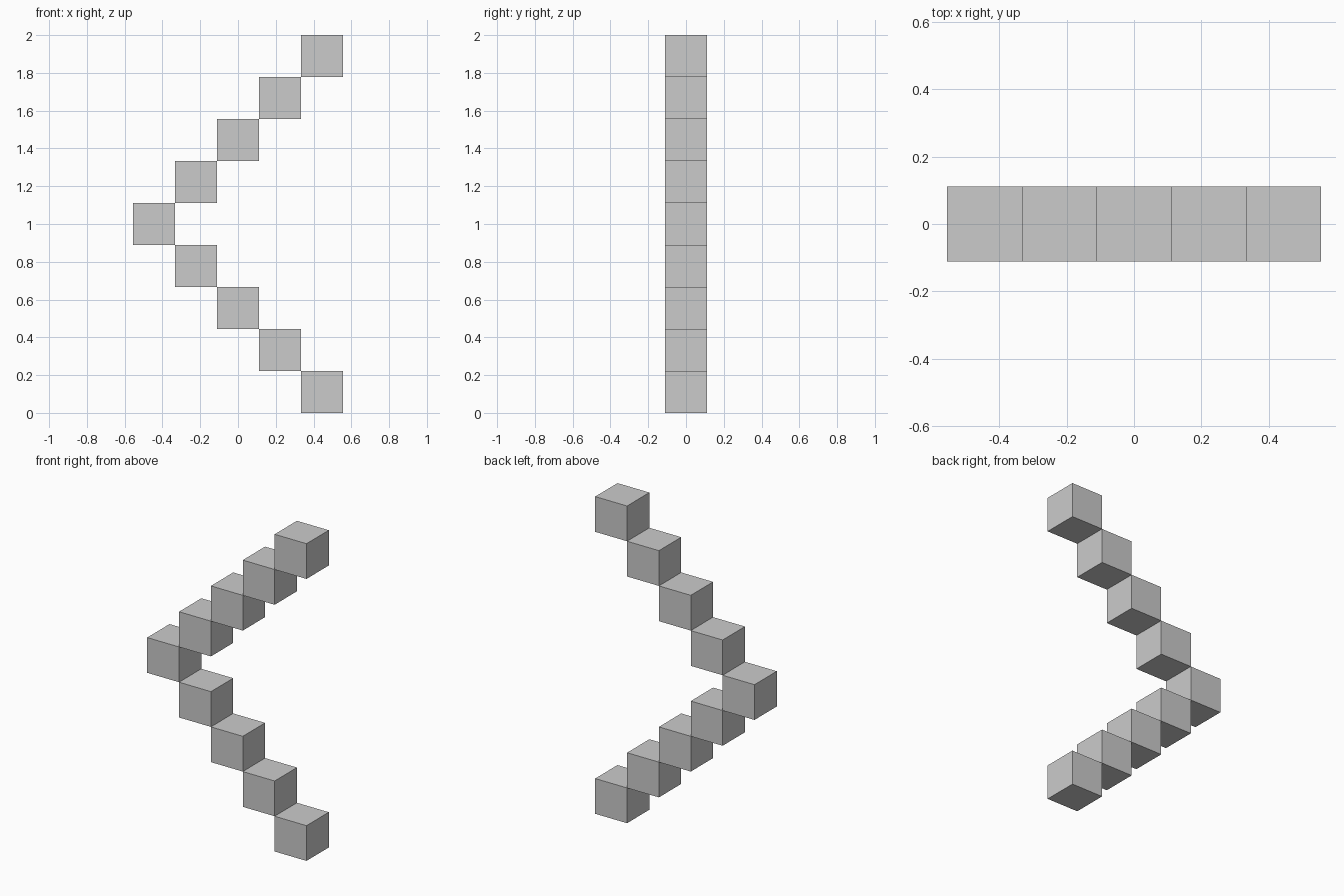
import bpy

if "Cube" in bpy.data.objects:
    bpy.data.objects.remove(bpy.data.objects["Cube"])

S = 2 / 9  # cube edge: nine cubes stacked to a height of 2

grey = bpy.data.materials.new("light grey")
grey.diffuse_color = (0.6, 0.6, 0.6, 1)
grey.use_nodes = True
grey.node_tree.nodes["Principled BSDF"].inputs["Base Color"].default_value = grey.diffuse_color

# Chevron of cubes touching edge to edge, pointing towards -x
for i in range(9):
    x = (abs(i - 4) - 2) * S
    bpy.ops.mesh.primitive_cube_add(size=S, location=(x, 0, (i + 0.5) * S))
    cube = bpy.context.object
    cube.name = f"chevron_cube_{i + 1}"
    cube.data.materials.append(grey)
